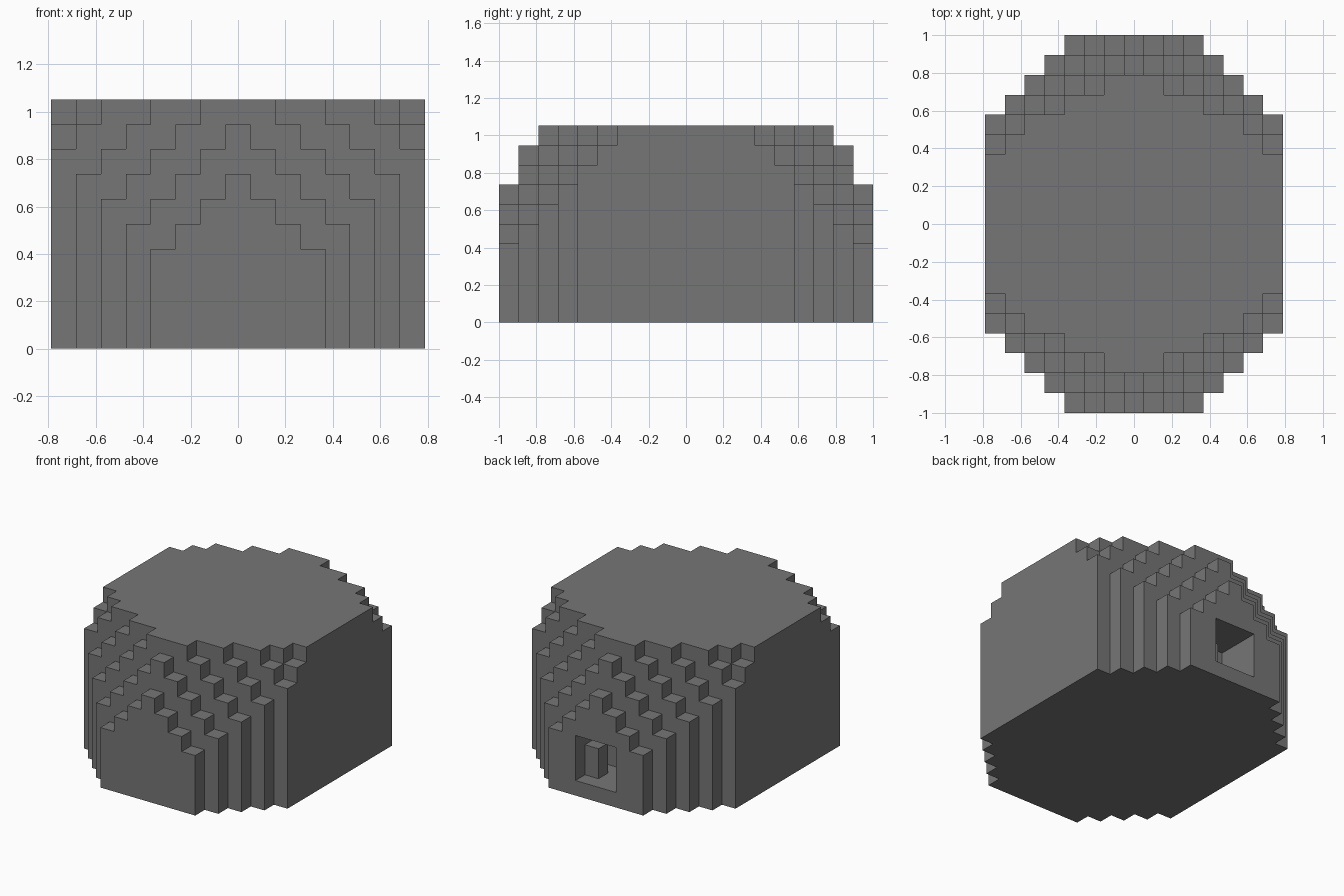
import bpy
import bmesh
from mathutils import Vector

CELL = 2 / 19                      # edge of one block
HALF_X, HALF_Y, TALL = 7, 9, 10    # extents in blocks

default = bpy.data.objects.get("Cube")
if default:
    bpy.data.objects.remove(default, do_unlink=True)

# Single stone colour
stone = bpy.data.materials.new("stone_grey")
stone.use_nodes = True
GREY = (0.18, 0.18, 0.18, 1)
stone.diffuse_color = GREY
stone.node_tree.nodes["Principled BSDF"].inputs["Base Color"].default_value = GREY


def column_height(i, j):
    """Blocks stacked at a grid cell; layers step down to both ends."""
    i, layer = abs(i), HALF_Y + 1 - abs(j)
    if layer < 1 or i > min(HALF_X, layer + 2):
        return 0
    return min(TALL, 2 * layer + 5 - i, layer + TALL - i)


def in_niche(i, j, k):
    """Square niche cut into the back, three blocks each way."""
    return abs(i) <= 1 and 1 <= k <= 3 and j >= HALF_Y - 2


def body_filled(i, j, k):
    return 0 <= k < column_height(i, j) and not in_niche(i, j, k)


def post_filled(i, j, k):
    """Short post standing in the niche against its left wall."""
    return i == 1 and j == HALF_Y - 1 and k in (1, 2)


def build_blocks(name, filled):
    """Skin the filled blocks, then merge the flat areas."""
    bm = bmesh.new()
    for i in range(-HALF_X, HALF_X + 1):
        for j in range(-HALF_Y, HALF_Y + 1):
            for k in range(TALL):
                if not filled(i, j, k):
                    continue
                centre = Vector((i, j, k + 0.5))
                for axis in range(3):
                    for sign in (1, -1):
                        d, u, v = Vector(), Vector(), Vector()
                        d[axis] = sign
                        u[(axis + 1) % 3] = sign
                        v[(axis + 2) % 3] = 1
                        if filled(i + int(d.x), j + int(d.y), k + int(d.z)):
                            continue
                        corners = (-u - v, u - v, u + v, v - u)
                        bm.faces.new([bm.verts.new((centre + (d + c) / 2) * CELL)
                                      for c in corners])
    bmesh.ops.remove_doubles(bm, verts=bm.verts[:], dist=CELL / 100)
    bmesh.ops.dissolve_limit(bm, angle_limit=0.01, verts=bm.verts[:], edges=bm.edges[:])
    mesh = bpy.data.meshes.new(name)
    bm.to_mesh(mesh)
    bm.free()
    mesh.materials.append(stone)
    obj = bpy.data.objects.new(name, mesh)
    bpy.context.collection.objects.link(obj)


build_blocks("stepped_body", body_filled)
build_blocks("niche_post", post_filled)
